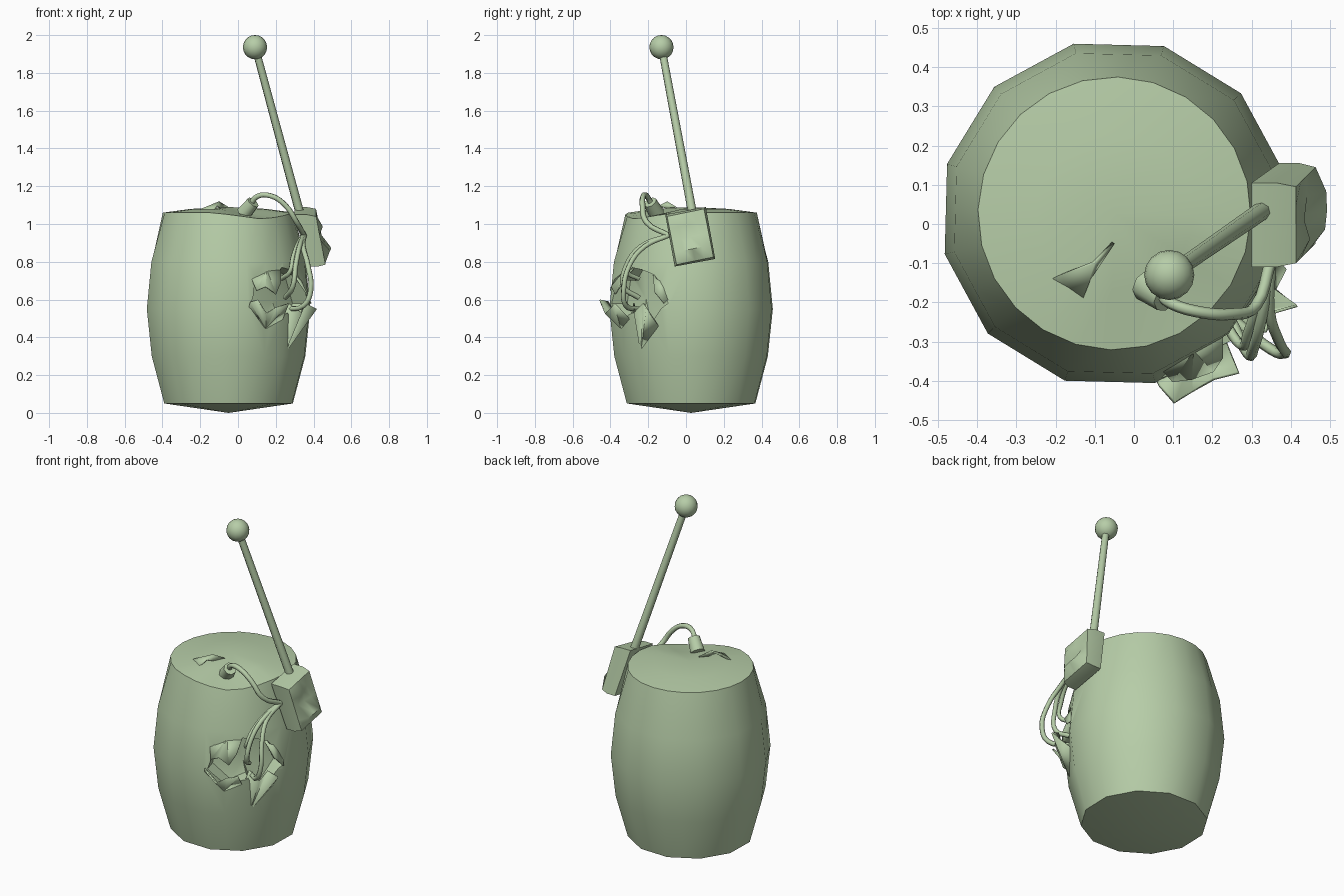
import bpy, bmesh, math
from mathutils import Vector

cube = bpy.data.objects.get("Cube")
if cube:
    bpy.data.objects.remove(cube, do_unlink=True)

mat = bpy.data.materials.new("sage_green")
mat.use_nodes = True
mat.diffuse_color = (0.47, 0.61, 0.39, 1)
mat.node_tree.nodes["Principled BSDF"].inputs["Base Color"].default_value = mat.diffuse_color

CENTRE = Vector((-0.05, 0.027, 0))
# barrel outline as (radius, height)
PROFILE = [(0.35, 0.05), (0.418, 0.3), (0.445, 0.55), (0.42, 0.8), (0.348, 1.06)]


def radius_at(z):
    for (r0, z0), (r1, z1) in zip(PROFILE, PROFILE[1:]):
        if z0 <= z <= z1:
            return r0 + (r1 - r0) * (z - z0) / (z1 - z0)
    return PROFILE[-1][0]


def polar(angle, z, out=0.0):
    """Point near the barrel wall, offset outward."""
    a, r = math.radians(angle), radius_at(z) + out
    return CENTRE + Vector((r * math.cos(a), r * math.sin(a), z))


def finish(bm, name, angle=40, smooth=True):
    bmesh.ops.recalc_face_normals(bm, faces=bm.faces)
    mesh = bpy.data.meshes.new(name)
    bm.to_mesh(mesh)
    bm.free()
    mesh.materials.append(mat)
    obj = bpy.data.objects.new(name, mesh)
    bpy.context.collection.objects.link(obj)
    if smooth:
        shade(obj, angle)
    return obj


def shade(obj, angle):
    bpy.ops.object.select_all(action='DESELECT')
    obj.select_set(True)
    bpy.context.view_layer.objects.active = obj
    bpy.ops.object.shade_smooth_by_angle(angle=math.radians(angle))


def bridge(bm, lower, upper):
    n = len(lower)
    for i in range(n):
        j = (i + 1) % n
        bm.faces.new((lower[i], lower[j], upper[j], upper[i]))


def fan(bm, ring, tip):
    for i, v in enumerate(ring):
        bm.faces.new((v, ring[(i + 1) % len(ring)], tip))


# Barrel: twelve-sided wall that meets a rounder, slightly domed lid
bm = bmesh.new()
STEPS = 24
rings = []
for level, (r, z) in enumerate(PROFILE + [(0.2, 1.08)]):
    ring = []
    for i in range(STEPS):
        flat = math.cos(math.pi / 12) if i % 2 and level < 4 else 1
        deg = 13.5 + i * 360 / STEPS
        a = math.radians(deg)
        dent = 0.035 * max(0, 1 - abs(deg - 302) / 45) if level > 3 else 0
        ring.append(bm.verts.new(CENTRE + Vector((r * flat * math.cos(a), r * flat * math.sin(a), z - dent))))
    rings.append(ring)
for lower, upper in zip(rings, rings[1:]):
    bridge(bm, lower, upper)
fan(bm, rings[0], bm.verts.new(CENTRE))
fan(bm, rings[-1], bm.verts.new(CENTRE + Vector((0, 0, 1.09))))
barrel = finish(bm, "barrel", smooth=False)

# Ragged breach sunk into the wall
outline = [(-74, 0.58), (-70, 0.72), (-58, 0.70), (-48, 0.77), (-28, 0.73), (-16, 0.58),
           (-27, 0.5), (-36, 0.42), (-44, 0.53), (-58, 0.49)]
bm = bmesh.new()
inner = [bm.verts.new(polar(a, z, -0.09)) for a, z in outline]
outer = [bm.verts.new(polar(a, z, 0.2)) for a, z in outline]
bridge(bm, inner, outer)
fan(bm, inner, bm.verts.new(polar(-46, 0.6, -0.11)))
fan(bm, outer, bm.verts.new(polar(-46, 0.6, 0.25)))
cutter = finish(bm, "breach_cutter", smooth=False)
cutter.hide_render = True
cut = barrel.modifiers.new("breach", 'BOOLEAN')
cut.operation, cut.solver, cut.object = 'DIFFERENCE', 'EXACT', cutter
bpy.context.view_layer.objects.active = barrel
bpy.ops.object.modifier_apply(modifier=cut.name)
bpy.data.objects.remove(cutter, do_unlink=True)
shade(barrel, 40)


# Bent metal shards: a fan of triangles around the first point, with thickness
def shard(name, points):
    bm = bmesh.new()
    verts = [bm.verts.new(p) for p in points]
    for a, b in zip(verts[1:], verts[2:]):
        bm.faces.new((verts[0], a, b))
    obj = finish(bm, name, 20)
    obj.modifiers.new("thickness", 'SOLIDIFY').thickness = 0.008


shard("lower_left_shard", [polar(*p) for p in [
    (-62, 0.45, -0.02), (-76, 0.54, -0.02), (-75, 0.59, 0.01), (-72, 0.6, 0.065),
    (-66, 0.53, 0.05), (-59, 0.56, 0.045), (-52, 0.58, 0.07), (-49, 0.5, -0.01)]])
shard("lower_right_shard", [polar(*p) for p in [
    (-42, 0.31, -0.02), (-47, 0.5, -0.01), (-44, 0.58, 0.0), (-38, 0.53, 0.05),
    (-32, 0.58, 0.04), (-27, 0.55, 0.08), (-24, 0.46, -0.01)]])
shard("upper_left_shard", [polar(*p) for p in [
    (-60, 0.76, -0.02), (-74, 0.74, -0.02), (-71, 0.65, 0.02), (-65, 0.67, 0.035),
    (-58, 0.63, 0.04), (-53, 0.69, 0.03), (-48, 0.77, -0.01)]])
shard("upper_right_shard", [polar(*p) for p in [
    (-22, 0.74, -0.03), (-30, 0.73, -0.02), (-25, 0.64, 0.02), (-18, 0.58, 0.02), (-14, 0.62, -0.02)]])
shard("lid_shard", [Vector(p) for p in [
    (-0.1, -0.1, 1.12), (-0.21, -0.14, 1.075), (-0.13, -0.19, 1.075), (-0.11, -0.14, 1.1),
    (-0.09, -0.11, 1.085), (-0.05, -0.05, 1.09)]])

# Battered control box: tilted block with a crumpled outer face
bm = bmesh.new()
N = 4
layers = []
for depth in range(3):
    t = depth / 2
    grid = []
    for row in range(N + 1):
        v = row / N
        for col in range(N + 1):
            u = col / N
            y = -0.11 + 0.215 * u + 0.05 * v
            z = 1.05 + 0.04 * u - 0.275 * v
            border = row in (0, N) or col in (0, N)
            x = 0.30 + 0.07 * v + t * (0.125 - 0.02 * v)
            if depth == 2:
                x += 0.03 * math.sin(v * 9 + u * 2) if not border else -0.012
                y += 0.02 * (0.5 - u)
                z += 0.02 * (v - 0.5)
            grid.append(bm.verts.new((x, y, z)))
    layers.append(grid)
W = N + 1
edge = ([c for c in range(N)] + [r * W + N for r in range(N)]
        + [N * W + c for c in range(N, 0, -1)] + [r * W for r in range(N, 0, -1)])
for grid in (layers[0], layers[2]):
    for r in range(N):
        for c in range(N):
            k = r * W + c
            bm.faces.new((grid[k], grid[k + 1], grid[k + W + 1], grid[k + W]))
for lower, upper in zip(layers, layers[1:]):
    bridge(bm, [lower[k] for k in edge], [upper[k] for k in edge])
bmesh.ops.delete(bm, geom=[v for v in bm.verts if not v.link_faces], context='VERTS')
finish(bm, "control_box", 42)


# Straight rods and the plug
def rod(name, start, end, r0, r1, sides):
    start, end = Vector(start), Vector(end)
    axis = end - start
    bm = bmesh.new()
    bmesh.ops.create_cone(bm, cap_ends=True, segments=sides, radius1=r0, radius2=r1, depth=axis.length)
    bmesh.ops.rotate(bm, verts=bm.verts, matrix=axis.to_track_quat('Z', 'Y').to_matrix())
    bmesh.ops.translate(bm, verts=bm.verts, vec=(start + end) / 2)
    return finish(bm, name, 50)


rod("antenna_rod", (0.343, 0.045, 1.0), (0.09, -0.13, 1.94), 0.024, 0.02, 8)
rod("wire_plug", (0.03, -0.155, 1.055), (0.08, -0.19, 1.115), 0.042, 0.036, 8)

bm = bmesh.new()
bmesh.ops.create_uvsphere(bm, u_segments=16, v_segments=10, radius=0.064)
bmesh.ops.translate(bm, verts=bm.verts, vec=(0.09, -0.13, 1.936))
finish(bm, "antenna_ball")


# Wires leaving the control box
def wire(name, points, radius):
    curve = bpy.data.curves.new(name, 'CURVE')
    curve.dimensions = '3D'
    curve.bevel_depth, curve.bevel_resolution, curve.resolution_u = radius, 1, 4
    curve.use_fill_caps = True
    spline = curve.splines.new('BEZIER')
    spline.bezier_points.add(len(points))
    for bp, co in zip(spline.bezier_points, [(0.35, -0.09, 0.94)] + points):
        bp.co = co
        bp.handle_left_type = bp.handle_right_type = 'AUTO'
    curve.materials.append(mat)
    bpy.context.collection.objects.link(bpy.data.objects.new(name, curve))


wire("lid_wire", [(0.31, -0.21, 1.01), (0.25, -0.23, 1.1), (0.17, -0.225, 1.15),
                  (0.1, -0.205, 1.145), (0.06, -0.175, 1.09)], 0.015)
wire("long_wire", [(0.345, -0.22, 0.88), (0.37, -0.3, 0.78), (0.385, -0.33, 0.65),
                   (0.35, -0.32, 0.57), (0.26, -0.25, 0.55)], 0.014)
wire("middle_wire", [(0.325, -0.24, 0.88), (0.305, -0.315, 0.78), (0.29, -0.33, 0.67),
                     (0.25, -0.25, 0.61)], 0.014)
wire("short_wire", [(0.32, -0.19, 0.9), (0.29, -0.28, 0.82), (0.275, -0.31, 0.75),
                    (0.23, -0.25, 0.71)], 0.013)
